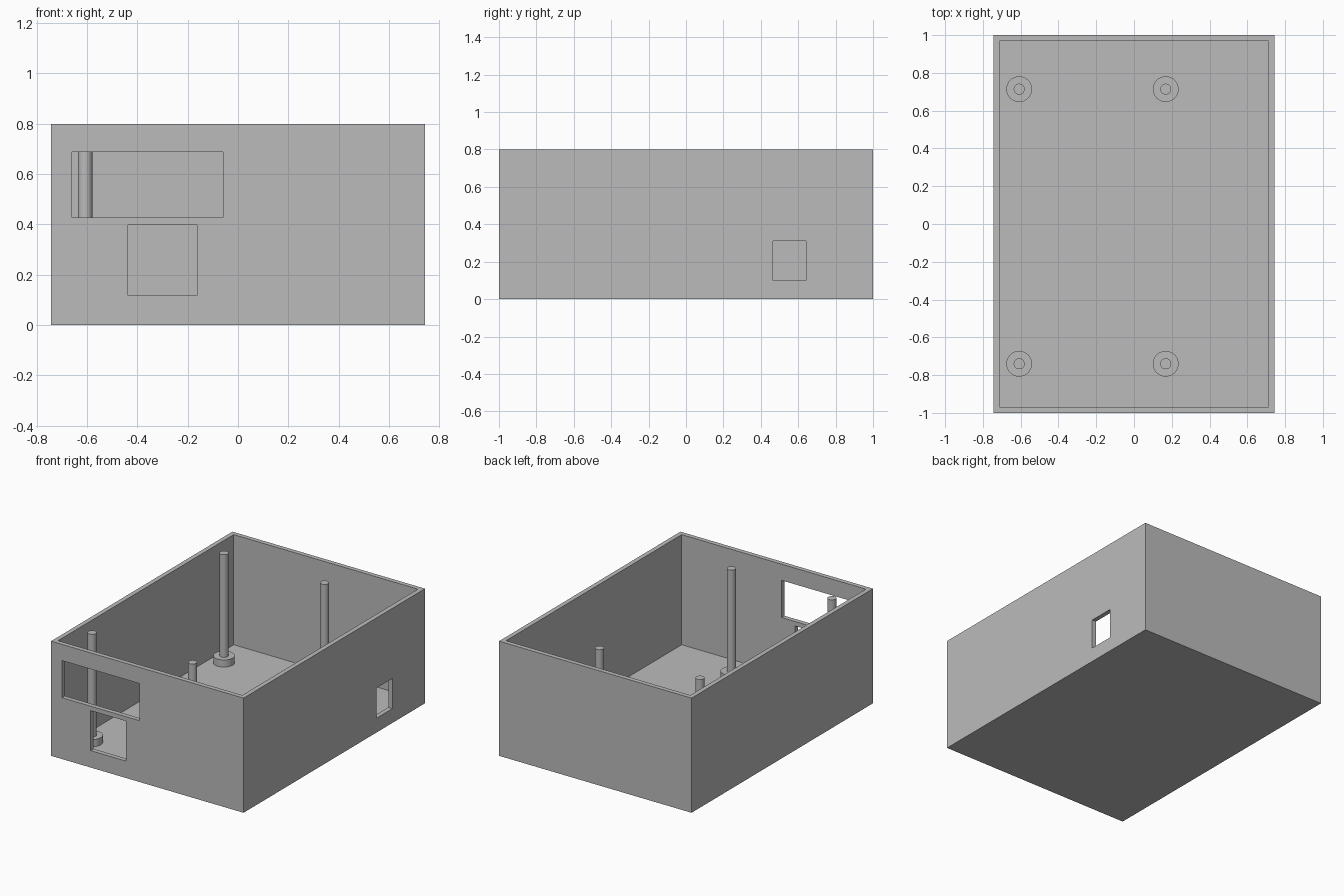
import bpy

cube = bpy.data.objects.get("Cube")
if cube:
    bpy.data.objects.remove(cube, do_unlink=True)

# Single plain grey plastic
grey = bpy.data.materials.new("grey_plastic")
grey.use_nodes = True
colour = (0.5, 0.5, 0.5, 1)
grey.diffuse_color = colour
grey.node_tree.nodes["Principled BSDF"].inputs["Base Color"].default_value = colour

HALF_X, HALF_Y, HEIGHT = 0.743, 1.0, 0.8
WALL = 0.032


def box(name, x, y, z):
    """Box from (min, max) pairs on each axis."""
    spans = (x, y, z)
    bpy.ops.mesh.primitive_cube_add(size=1, location=[(a + b) / 2 for a, b in spans])
    obj = bpy.context.object
    obj.name = name
    obj.scale = [b - a for a, b in spans]
    bpy.ops.object.transform_apply(location=True, rotation=False, scale=True)
    obj.data.materials.append(grey)
    return obj


def cylinder(name, x, y, radius, bottom, top):
    bpy.ops.mesh.primitive_cylinder_add(
        vertices=48, radius=radius, depth=top - bottom,
        location=(x, y, (bottom + top) / 2))
    obj = bpy.context.object
    obj.name = name
    obj.data.materials.append(grey)
    bpy.ops.object.shade_smooth_by_angle()
    return obj


def cut(target, cutter):
    cutter.hide_render = True
    mod = target.modifiers.new("cut", "BOOLEAN")
    mod.operation = "DIFFERENCE"
    mod.solver = "EXACT"
    mod.object = cutter
    bpy.context.view_layer.objects.active = target
    bpy.ops.object.modifier_apply(modifier=mod.name)
    bpy.data.objects.remove(cutter, do_unlink=True)


# Open-topped enclosure
case = box("case", (-HALF_X, HALF_X), (-HALF_Y, HALF_Y), (0, HEIGHT))
inner_x, inner_y = HALF_X - WALL, HALF_Y - WALL
cut(case, box("cavity", (-inner_x, inner_x), (-inner_y, inner_y), (WALL, HEIGHT + 0.2)))

# Openings: display and socket in the front wall, port in the right-hand wall
front_wall = (-HALF_Y - 0.1, -HALF_Y + 0.1)
side_wall = (HALF_X - 0.1, HALF_X + 0.1)
cut(case, box("display_opening", (-0.66, -0.06), front_wall, (0.428, 0.687)))
cut(case, box("socket_opening", (-0.437, -0.163), front_wall, (0.118, 0.397)))
cut(case, box("port_opening", side_wall, (0.464, 0.641), (0.10, 0.31)))

# Board supports: a wide foot with a slim post
for side, x in (("right", -0.608), ("left", 0.168)):
    for end, y in (("front", -0.74), ("back", 0.714)):
        cylinder(f"{end}_{side}_support_foot", x, y, 0.068, WALL - 0.01, 0.082)
        cylinder(f"{end}_{side}_support_post", x, y, 0.029, WALL - 0.01, HEIGHT - 0.002)
